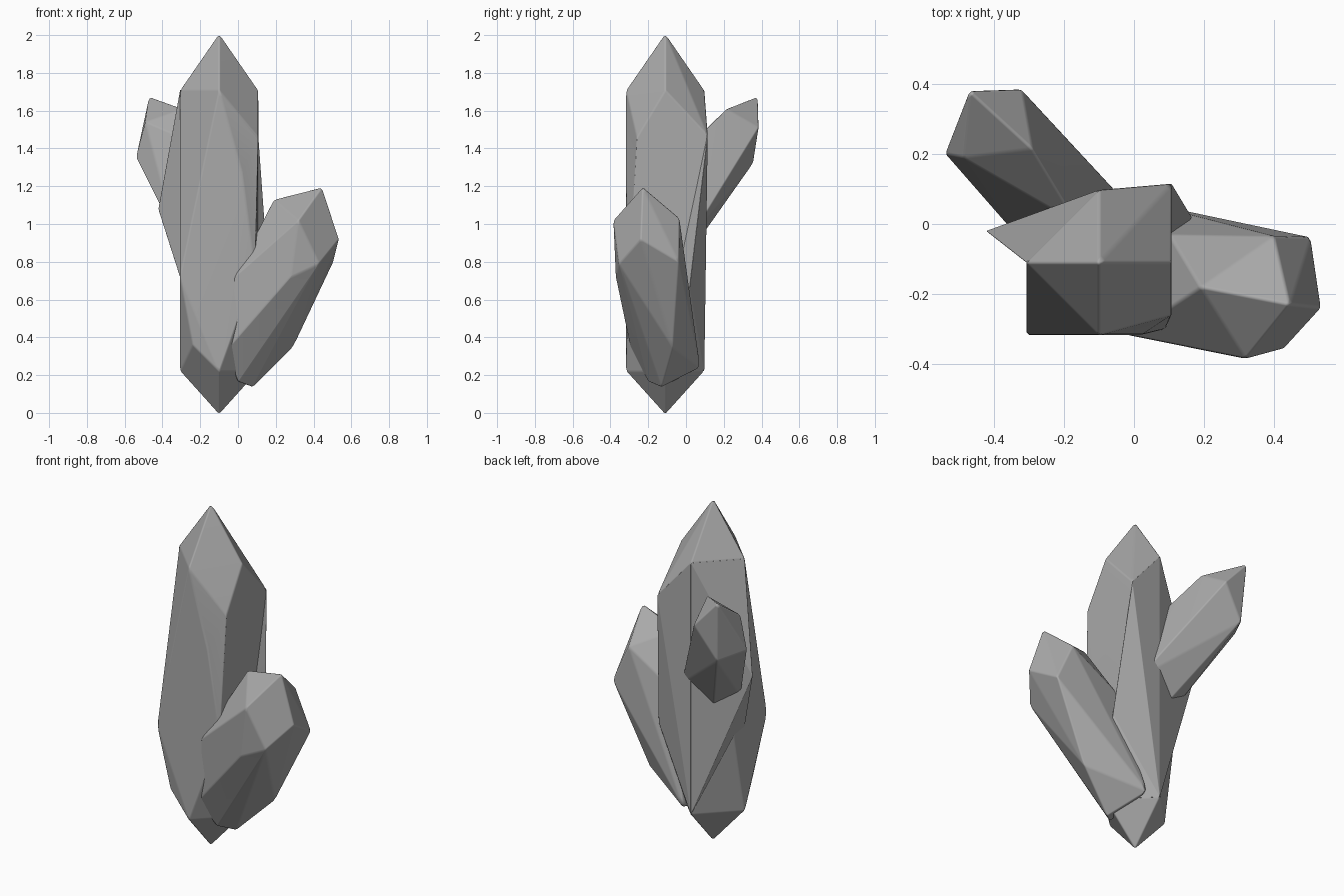
import bpy, bmesh, math

cube = bpy.data.objects.get("Cube")
if cube:
    bpy.data.objects.remove(cube, do_unlink=True)

stone = bpy.data.materials.new("grey crystal")
stone.use_nodes = True
GREY = (0.4, 0.4, 0.4, 1)
stone.diffuse_color = GREY
stone.node_tree.nodes["Principled BSDF"].inputs["Base Color"].default_value = GREY


def crystal(name, points, bevel=0.008):
    """Faceted stone: the hull of its corner points with softened edges."""
    bm = bmesh.new()
    for p in points:
        bm.verts.new(p)
    hull = bmesh.ops.convex_hull(bm, input=bm.verts[:])
    spare = {g for g in hull["geom_interior"] + hull["geom_unused"]
             if isinstance(g, bmesh.types.BMVert)}
    bmesh.ops.delete(bm, geom=list(spare), context="VERTS")
    bmesh.ops.dissolve_limit(bm, angle_limit=math.radians(3),
                             verts=bm.verts[:], edges=bm.edges[:])
    bmesh.ops.recalc_face_normals(bm, faces=bm.faces[:])
    mesh = bpy.data.meshes.new(name)
    bm.to_mesh(mesh)
    bm.free()
    mesh.materials.append(stone)
    obj = bpy.data.objects.new(name, mesh)
    bpy.context.collection.objects.link(obj)
    mesh.shade_smooth()
    mod = obj.modifiers.new("soft edges", "BEVEL")
    mod.width = bevel
    mod.segments = 2
    mod.limit_method = "ANGLE"
    mod.angle_limit = math.radians(8)
    mod.harden_normals = True
    return obj


# Main column: two tips, a cross-shaped shoulder ring at each end, cut corners
CX, CY, R = -0.1, -0.11, 0.207


def shoulder(z):
    return [(CX + R, CY, z), (CX, CY + R, z), (CX - R, CY, z), (CX, CY - R, z)]


upper, lower = shoulder(1.71), shoulder(0.22)
back_corner = (0.108, 0.115, 1.47)
left_notch = (-0.3, -0.02, 0.7)
crystal("main_column", [(CX, CY, 2.01), (CX, CY, -0.01)] + upper + lower + [
    back_corner, (0.107, -0.26, 1.46), (0.02, -0.317, 1.27),
    (0.09, -0.3, 0.75), (-0.307, -0.317, 0.72), (-0.24, -0.29, 0.36),
    left_notch])

# Ridges standing out from the two back corners of the column
crystal("column_ridge", [upper[1], upper[2], (-0.422, -0.02, 1.08),
                         left_notch, (CX - R, CY, 0.72), lower[1]], 0.002)
crystal("column_fin", [upper[1], back_corner, (0.165, 0.02, 0.67),
                       (0.1, -0.06, 0.7), lower[0], lower[1]], 0.002)

# Large side crystal leaning outward
crystal("large_side_crystal", [
    (0.445, -0.23, 1.195), (0.32, -0.385, 1.02), (0.4, -0.035, 1.03),
    (0.535, -0.24, 0.92), (0.19, -0.18, 1.13), (0.505, -0.038, 0.8),
    (0.43, -0.355, 0.79), (0.28, -0.372, 0.72), (-0.02, -0.317, 0.72),
    (-0.06, -0.29, 0.33), (0.08, -0.13, 0.135), (0, -0.2, 0.165),
    (0.29, -0.07, 0.345), (-0.03, 0.075, 0.24), (0.1, -0.03, 0.85)])

# Small side crystal leaning to the back
crystal("small_side_crystal", [
    (-0.47, 0.38, 1.675), (-0.29, 0.215, 1.61), (-0.32, 0.385, 1.51),
    (-0.49, 0.19, 1.54), (-0.54, 0.2, 1.35), (-0.45, 0.355, 1.32),
    (-0.33, -0.04, 0.93), (-0.16, 0, 1.4), (0, 0.04, 0.95),
    (-0.2, 0.03, 0.86)])
